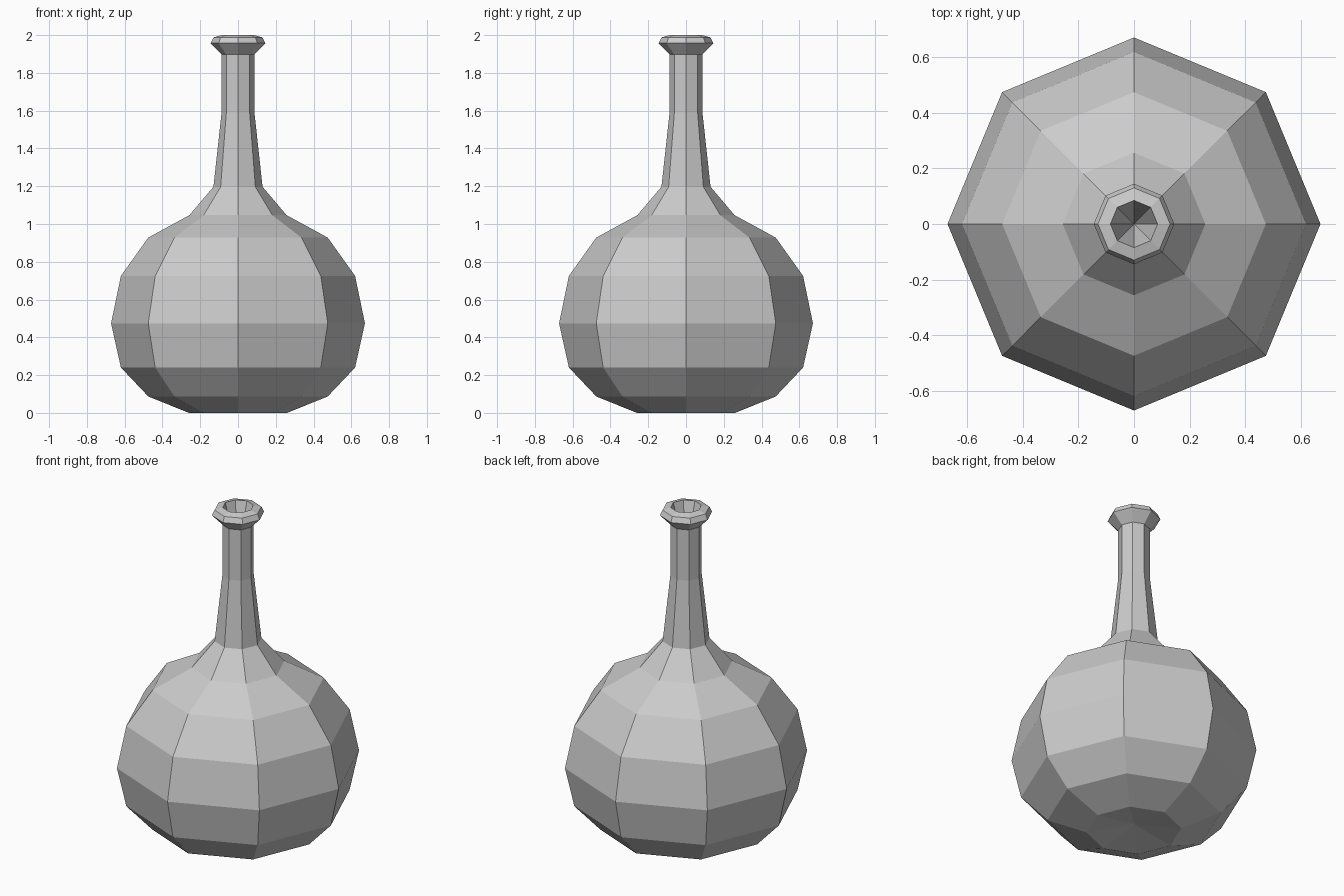
import bpy, bmesh
from math import cos, sin, pi

if "Cube" in bpy.data.objects:
    bpy.data.objects.remove(bpy.data.objects["Cube"])

SIDES = 8

# Flask outline as (radius, height): base dimple, bulb, neck, lip, mouth
PROFILE = [
    (0, 0.04), (0.26, 0.0), (0.475, 0.087), (0.62, 0.24), (0.672, 0.474),
    (0.62, 0.725), (0.475, 0.928), (0.257, 1.047), (0.13, 1.197),
    (0.087, 1.59), (0.087, 1.897), (0.145, 1.957), (0.13, 1.988),
    (0.085, 2.0), (0, 1.7),
]


def lathe(name, profile, sides):
    bm = bmesh.new()
    rings = []
    for r, z in profile:
        count = sides if r else 1
        rings.append([bm.verts.new((r * cos(2 * pi * i / sides),
                                    r * sin(2 * pi * i / sides), z))
                      for i in range(count)])
    for a, b in zip(rings, rings[1:]):
        for i in range(sides):
            j = (i + 1) % sides
            quad = [a[i % len(a)], a[j % len(a)], b[j % len(b)], b[i % len(b)]]
            bm.faces.new(list(dict.fromkeys(quad)))
    bmesh.ops.recalc_face_normals(bm, faces=bm.faces)
    mesh = bpy.data.meshes.new(name)
    bm.to_mesh(mesh)
    bm.free()
    obj = bpy.data.objects.new(name, mesh)
    bpy.context.collection.objects.link(obj)
    return obj


# Round-bellied flask with a narrow neck
lathe("flask", PROFILE, SIDES)
